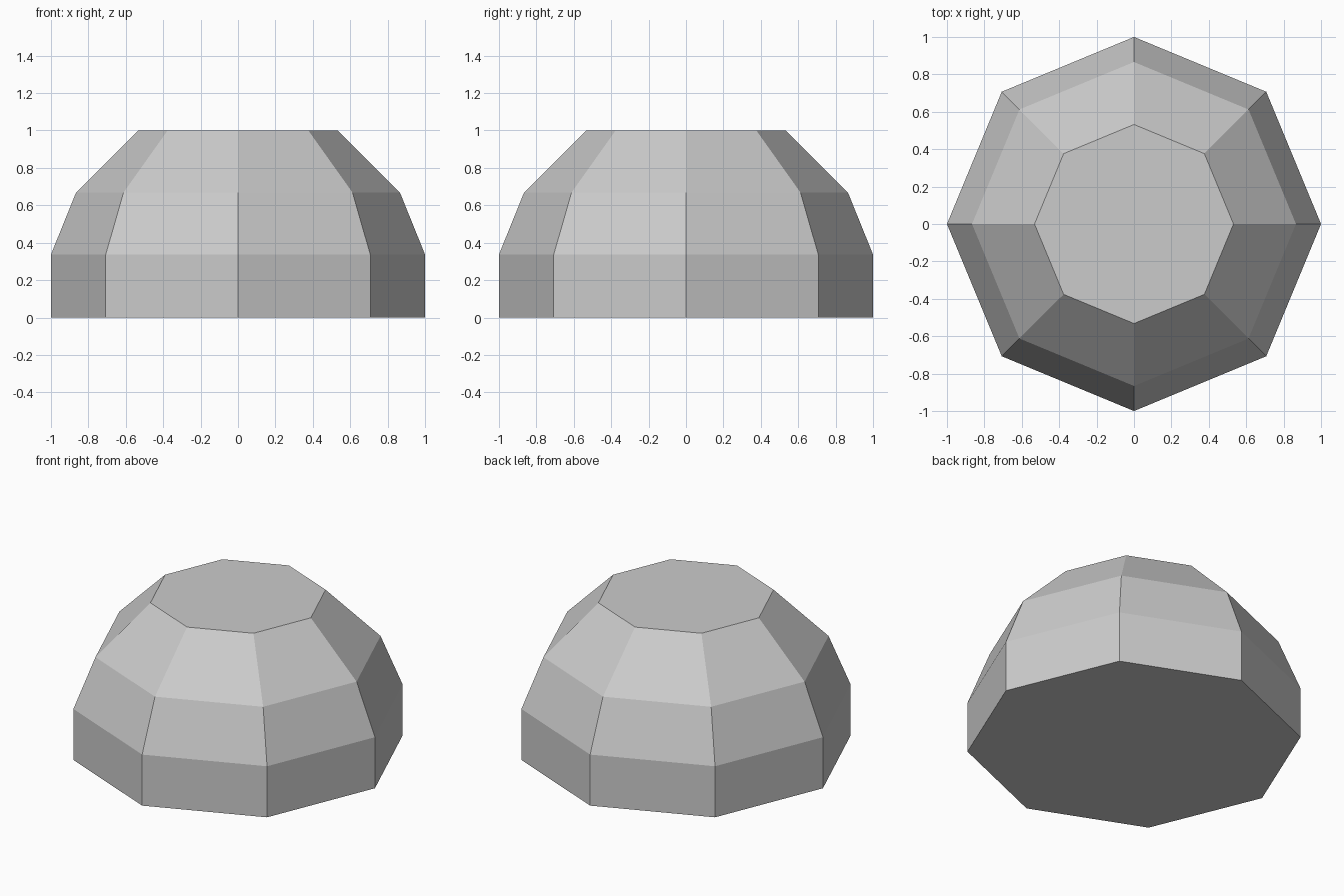
import bpy, bmesh, math

if "Cube" in bpy.data.objects:
    bpy.data.objects.remove(bpy.data.objects["Cube"])

SIDES = 8
# (radius, height) of each ring of the dome
PROFILE = [(1.0, 0.0), (1.0, 0.337), (0.866, 0.668), (0.532, 1.0)]

# Plain grey material
grey = bpy.data.materials.new("light_grey")
grey.diffuse_color = (0.6, 0.6, 0.6, 1.0)
grey.use_nodes = True
grey.node_tree.nodes["Principled BSDF"].inputs["Base Color"].default_value = grey.diffuse_color

# Faceted dome: stacked octagonal rings, capped at both ends
bm = bmesh.new()
rings = []
for r, z in PROFILE:
    rings.append([bm.verts.new((r * math.cos(math.tau * i / SIDES),
                                r * math.sin(math.tau * i / SIDES), z))
                  for i in range(SIDES)])
for low, high in zip(rings, rings[1:]):
    for i in range(SIDES):
        j = (i + 1) % SIDES
        bm.faces.new((low[i], low[j], high[j], high[i]))
bm.faces.new(rings[0][::-1])
bm.faces.new(rings[-1])
bmesh.ops.recalc_face_normals(bm, faces=bm.faces)

mesh = bpy.data.meshes.new("faceted_dome")
bm.to_mesh(mesh)
bm.free()
mesh.materials.append(grey)
dome = bpy.data.objects.new("faceted_dome", mesh)
bpy.context.collection.objects.link(dome)
